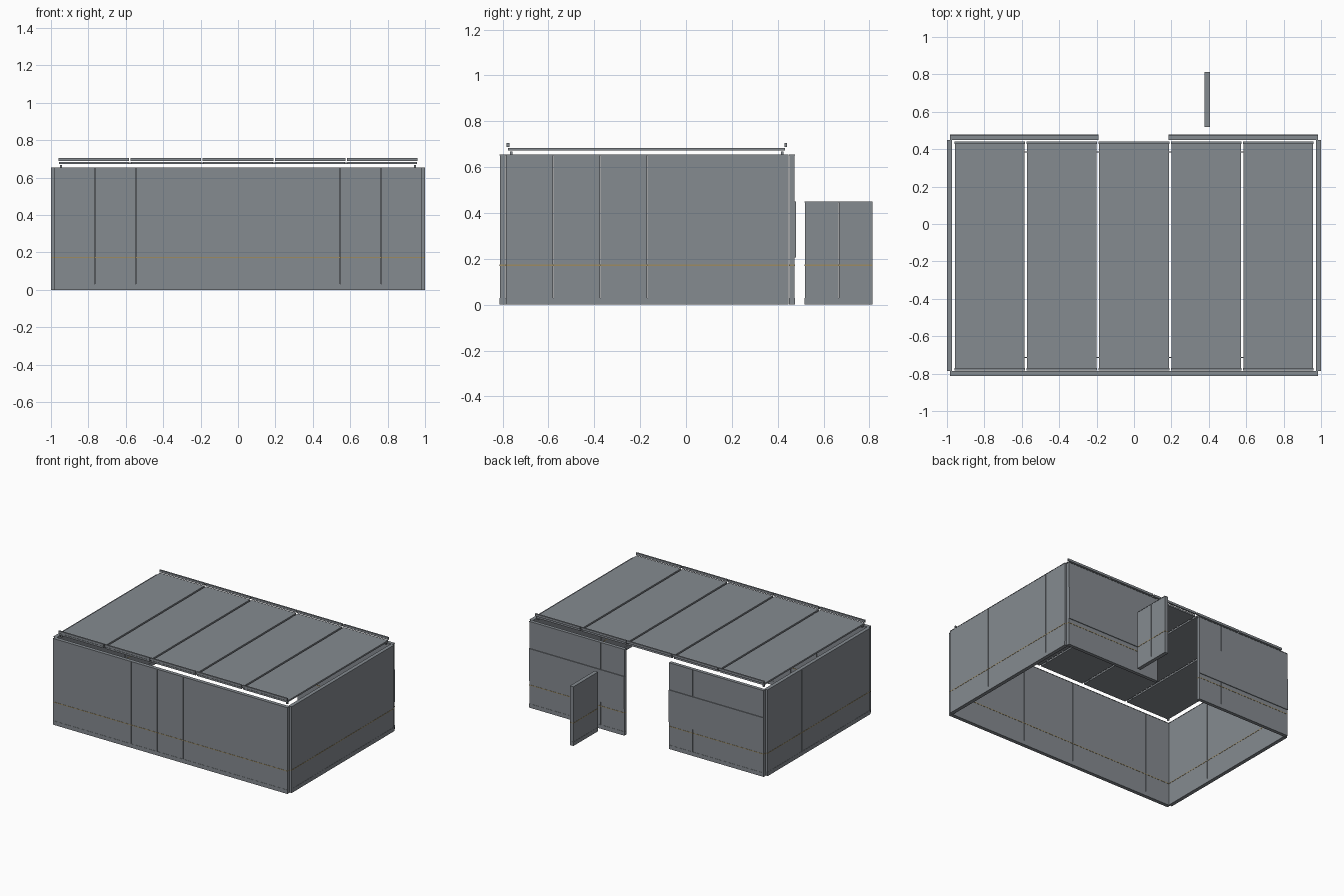
import bpy, bmesh

if "Cube" in bpy.data.objects:
    bpy.data.objects.remove(bpy.data.objects["Cube"])


def material(name, rgb):
    m = bpy.data.materials.new(name)
    m.diffuse_color = (*rgb, 1)
    m.use_nodes = True
    m.node_tree.nodes["Principled BSDF"].inputs["Base Color"].default_value = m.diffuse_color
    return m


GREY = material("panel grey", (0.235, 0.256, 0.28))
TAN = material("tan joint strip", (0.34, 0.26, 0.12))


def boxes(name, items, mat):
    """One object from boxes given as (x0, x1, y0, y1, z0, z1)."""
    bm = bmesh.new()
    for x0, x1, y0, y1, z0, z1 in items:
        verts = bmesh.ops.create_cube(bm, size=1)["verts"]
        for v in verts:
            v.co = ((x0 + x1) / 2 + v.co.x * (x1 - x0),
                    (y0 + y1) / 2 + v.co.y * (y1 - y0),
                    (z0 + z1) / 2 + v.co.z * (z1 - z0))
    me = bpy.data.meshes.new(name)
    bm.to_mesh(me)
    bm.free()
    me.materials.append(mat)
    ob = bpy.data.objects.new(name, me)
    bpy.context.collection.objects.link(ob)
    return ob


SEAM = 0.0006      # half gap between wall boards
TRACK = 0.03       # height of the base track
JOINT = 0.172      # height of the tan joint


def wall(name, axis, a0, a1, b0, b1, top, count):
    """Wall running along an axis, made of upright boards between two tracks."""
    def box(p, q, r, s, z0, z1):
        return (p, q, r, s, z0, z1) if axis == "x" else (r, s, p, q, z0, z1)

    step = (a1 - a0) / count
    inset = 0.0015
    boards = []
    for i in range(count):
        p, q = a0 + i * step + SEAM, a0 + (i + 1) * step - SEAM
        boards.append(box(p, q, b0 + inset, b1 - inset, TRACK, JOINT - 0.002))
        boards.append(box(p, q, b0 + inset, b1 - inset, JOINT + 0.002, top - 0.004))
    boxes(name + "_boards", boards, GREY)
    # Base track, top cap and tan joint
    boxes(name + "_base_track", [box(a0, a1, b0, b1, 0, TRACK)], GREY)
    boxes(name + "_top_cap", [box(a0, a1, b0, b1, top - 0.004, top)], GREY)
    boxes(name + "_joint", [box(a0, a1, b0, b1,
                                JOINT - 0.0025, JOINT + 0.0025)], TAN)


# Walls
H = 0.655
wall("front_wall", "x", -0.985, 0.985, -0.814, -0.786, H, 9)
wall("left_wall", "y", -0.785, 0.448, -1.0, -0.972, H, 6)
wall("right_wall", "y", -0.785, 0.448, 0.972, 1.0, H, 6)
wall("back_wall_left", "x", -0.985, -0.19, 0.449, 0.475, H, 4)
wall("back_wall_right", "x", 0.185, 0.985, 0.449, 0.475, H, 4)

# Raised band panels on the back walls
boxes("back_band_panels", [(-0.985, -0.19, 0.47, 0.479, 0.205, 0.45),
                           (0.185, 0.985, 0.47, 0.479, 0.205, 0.45)], GREY)

# Free standing partition behind the building
wall("partition", "y", 0.518, 0.814, 0.376, 0.405, 0.45, 2)

# Roof decks with raised end lips and small joiners in the gaps
PITCH = 0.386
decks, lips, joiners = [], [], []
for i in range(5):
    c = (i - 2) * PITCH
    decks.append((c - 0.186, c + 0.186, -0.776, 0.432, 0.672, 0.684))
    for y in (-0.777, 0.435):
        lips.append((c - 0.189, c + 0.189, y - 0.006, y + 0.006, 0.689, 0.706))
    if i < 4:
        g = c + PITCH / 2
        for y in (-0.713, 0.384):
            joiners.append((g - 0.008, g + 0.008, y - 0.003, y + 0.003, 0.674, 0.68))
boxes("roof_panels", decks, GREY)
boxes("roof_end_lips", lips, GREY)
boxes("roof_joiners", joiners, GREY)

# Small corner supports between walls and roof
boxes("roof_supports", [(x - 0.006, x + 0.006, y - 0.006, y + 0.006, H, 0.668)
                        for x in (-0.947, 0.947) for y in (-0.762, 0.42)], GREY)
